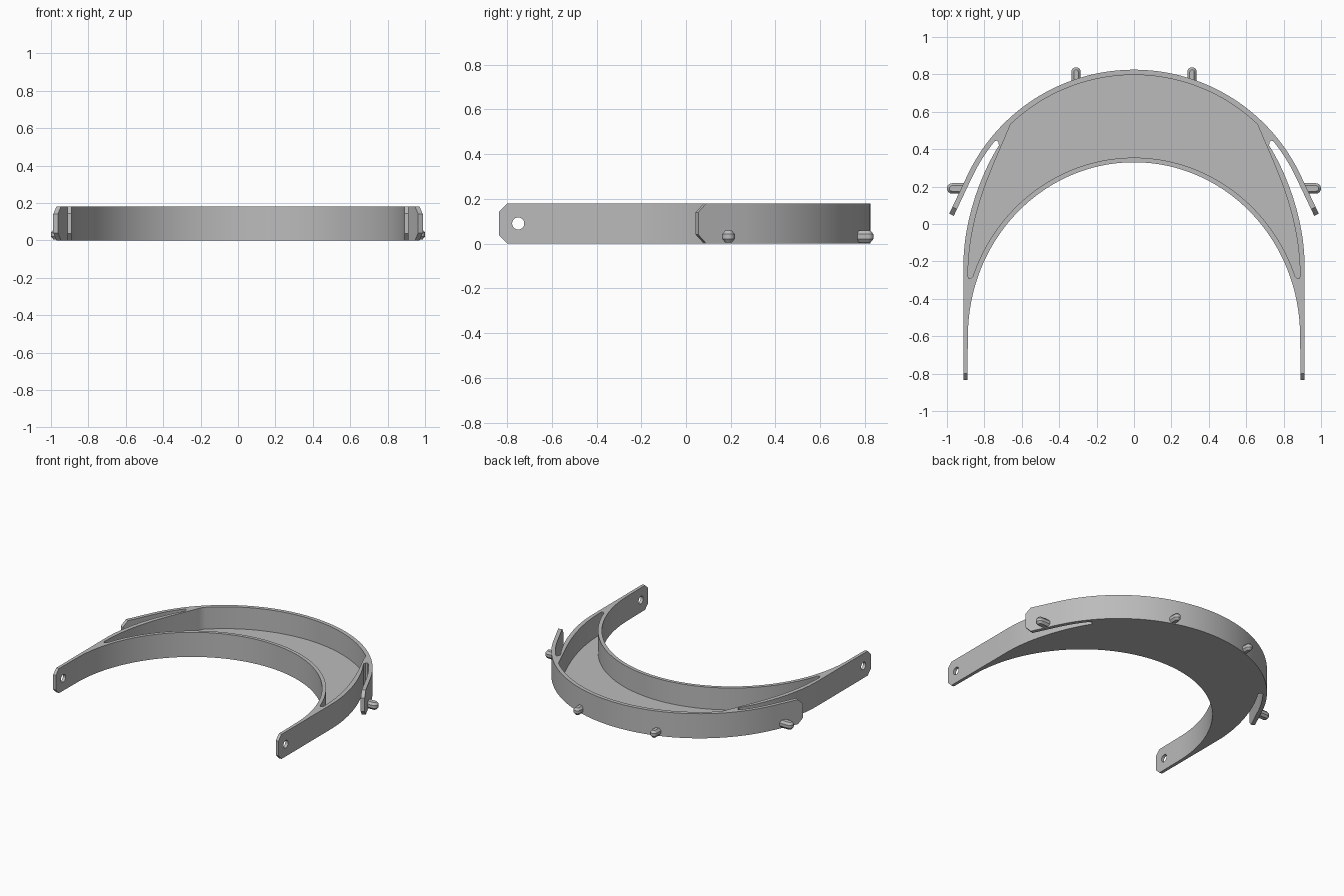
import bpy, bmesh, math
from mathutils import Matrix, Vector

cube = bpy.data.objects.get("Cube")
if cube:
    bpy.data.objects.remove(cube, do_unlink=True)

HEIGHT, FLOOR = 0.18, 0.02
grey = bpy.data.materials.new("plain grey")
grey.use_nodes = True
colour = (0.5, 0.5, 0.5, 1)
grey.diffuse_color = colour
grey.node_tree.nodes["Principled BSDF"].inputs["Base Color"].default_value = colour


def arc(cy, a, b, start, end, n):
    """Points on an ellipse centred on the y axis, angles in degrees."""
    angles = [math.radians(start + (end - start) * i / n) for i in range(n + 1)]
    return [(a * math.cos(t), cy + b * math.sin(t)) for t in angles]


def bezier(p, n):
    p = [Vector(q) for q in p]
    out = []
    for i in range(n + 1):
        t = i / n
        s = 1 - t
        q = p[0] * s**3 + p[1] * 3 * s * s * t + p[2] * 3 * s * t * t + p[3] * t**3
        out.append(tuple(q))
    return out


def symmetric(half):
    """Close a half outline that starts and ends on x = 0."""
    half = [(0, half[0][1])] + half[1:-1] + [(0, half[-1][1])]
    return half + [(-x, y) for x, y in reversed(half[1:-1])]


def loft(bm, layers):
    """Skin a stack of (outline, z) layers and cap both ends."""
    rings = [[bm.verts.new((x, y, z)) for x, y in pts] for pts, z in layers]
    for low, high in zip(rings, rings[1:]):
        for i in range(len(low)):
            j = (i + 1) % len(low)
            bm.faces.new((low[i], low[j], high[j], high[i]))
    bm.faces.new(rings[0][::-1])
    bm.faces.new(rings[-1])


def make(name, bm):
    bmesh.ops.recalc_face_normals(bm, faces=bm.faces)
    mesh = bpy.data.meshes.new(name)
    bm.to_mesh(mesh)
    bm.free()
    mesh.materials.append(grey)
    obj = bpy.data.objects.new(name, mesh)
    bpy.context.collection.objects.link(obj)
    return obj


def smooth(obj):
    bpy.ops.object.select_all(action='DESELECT')
    obj.select_set(True)
    bpy.context.view_layer.objects.active = obj
    bpy.ops.object.shade_smooth_by_angle(angle=math.radians(30))


# Band plan: front arc, straight flap, slot, side of the head, strap, inner arch
flap_tip = Vector((0.988, 0.055))
flap_dir = Vector((0.426, -0.904)).normalized()
flap_in = flap_tip - Vector((0.904, 0.426)) * 0.027
band = arc(-0.16, 0.985, 0.985, 90, 25.2, 40)
band += [tuple(flap_tip), tuple(flap_in)]
band += arc(-0.16, 0.958, 0.958, 25.2, 39, 10)
band += [(0.735, 0.446), (0.725, 0.437)]
band += bezier([(0.722, 0.42), (0.83, 0.25), (0.912, 0), (0.912, -0.22)], 20)
band += [(0.912, -0.835), (0.891, -0.835)]
band += arc(-0.6, 0.888, 0.93, 0, 90, 44)
bm = bmesh.new()
loft(bm, [(symmetric(band), 0), (symmetric(band), HEIGHT)])
headband = make("headband", bm)

# Pocket between the front wall and the inner arch, leaving a thin floor
pocket = arc(-0.16, 0.957, 0.957, 90, 47.5, 26)
pocket += bezier([(0.661, 0.532), (0.74, 0.33), (0.885, 0.08), (0.888, -0.28)], 24)
pocket += [(0.884, -0.29), (0.872, -0.292)]
pocket += arc(-0.6, 0.915, 0.955, 19.5, 90, 38)
bm = bmesh.new()
loft(bm, [(symmetric(pocket), FLOOR), (symmetric(pocket), HEIGHT + 0.1)])


def chamfer(bm, tip, direction, size):
    """Add cutter blocks for the upper and lower corner of a band end."""
    d = Vector((*direction, 0)).normalized()
    for up in (-1, 1):
        n = (d + Vector((0, 0, up))).normalized()
        side = d.cross(Vector((0, 0, 1)))
        z = size / 2 if up < 0 else HEIGHT - size / 2
        centre = Vector((*tip, z)) - d * size / 2 + n * 0.06
        turn = Matrix((n, side, n.cross(side))).transposed().to_4x4()
        bmesh.ops.create_cube(bm, size=0.12, matrix=Matrix.Translation(centre) @ turn)


# Chamfered ends and strap holes on both sides
for s in (-1, 1):
    chamfer(bm, (s * 0.9, -0.835), (0, -1), 0.036)
    mid = (flap_tip + flap_in) / 2
    chamfer(bm, (s * mid.x, mid.y), (s * flap_dir.x, flap_dir.y), 0.04)
    hole = Matrix.Translation((s * 0.9, -0.75, HEIGHT / 2)) @ Matrix.Rotation(math.pi / 2, 4, 'Y')
    bmesh.ops.create_cone(bm, cap_ends=True, segments=32, radius1=0.027,
                          radius2=0.027, depth=0.12, matrix=hole)
cutter = make("cutter", bm)
cutter.hide_render = True

cut = headband.modifiers.new("cut", 'BOOLEAN')
cut.operation, cut.solver, cut.object = 'DIFFERENCE', 'EXACT', cutter
graph = bpy.context.evaluated_depsgraph_get()
result = bpy.data.meshes.new_from_object(headband.evaluated_get(graph))
headband.modifiers.clear()
headband.data = result
bpy.data.objects.remove(cutter, do_unlink=True)
smooth(headband)


# Small rounded pegs with bevelled top and bottom
def peg(name, root, angle, length, width):
    def plan(inset):
        w = width - inset
        tip = length - width
        ends = [math.radians(-90 + 15 * i) for i in range(13)]
        return [(0, -w)] + [(tip + w * math.cos(t), w * math.sin(t)) for t in ends] + [(0, w)]

    bm = bmesh.new()
    loft(bm, [(plan(0.013), 0.005), (plan(0), 0.021), (plan(0), 0.042), (plan(0.013), 0.058)])
    move = Matrix.Translation((*root, 0)) @ Matrix.Rotation(math.radians(angle), 4, 'Z')
    bmesh.ops.transform(bm, matrix=move, verts=bm.verts)
    smooth(make(name, bm))


for s, side in ((1, "left"), (-1, "right")):
    peg(side + "_front_peg", (s * 0.31, 0.76), 90, 0.078, 0.025)
    peg(side + "_side_peg", (s * 0.91, 0.19), 0 if s > 0 else 180, 0.09, 0.028)
